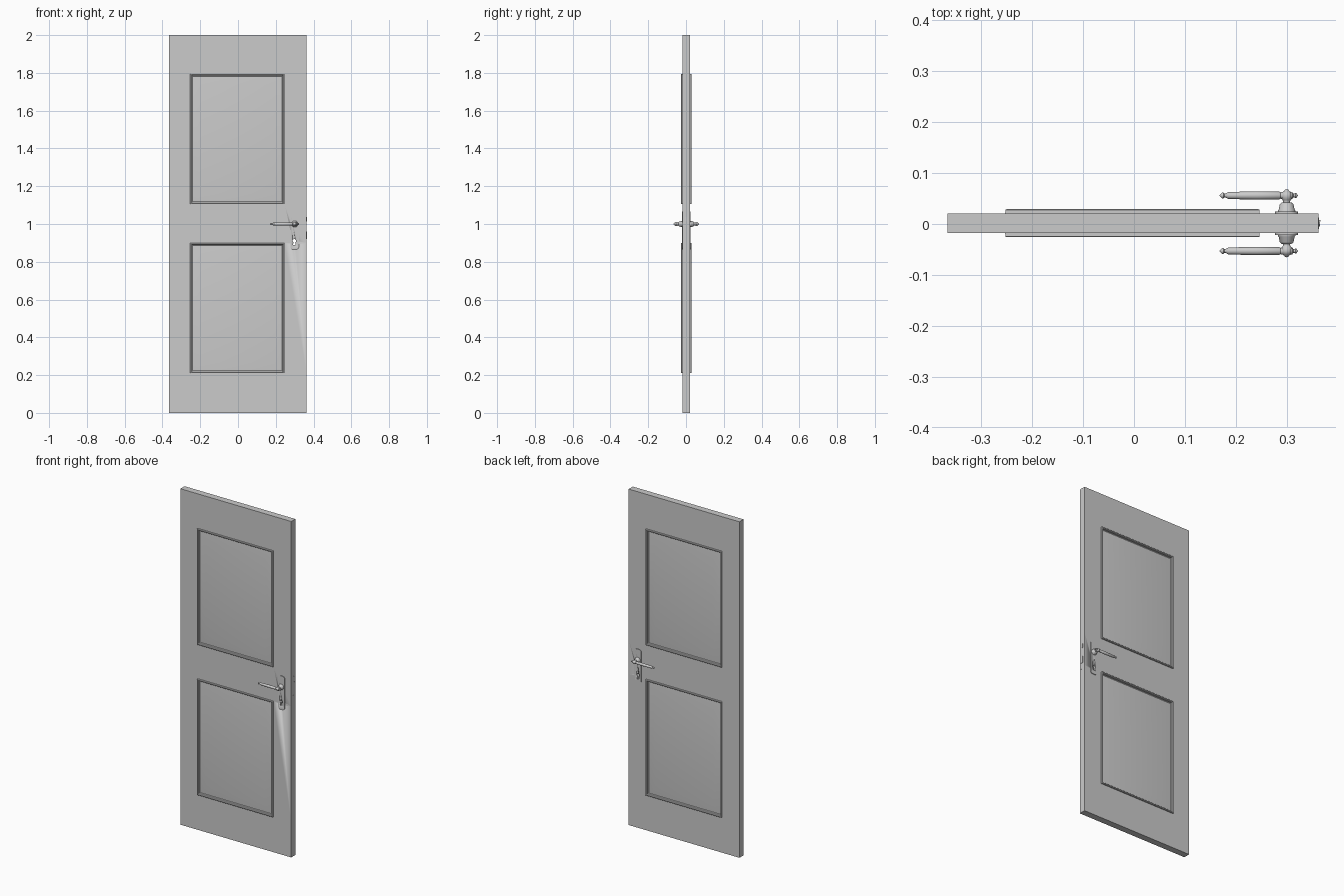
import bpy, bmesh, math
from mathutils import Matrix, Vector

cube = bpy.data.objects.get("Cube")
if cube:
    bpy.data.objects.remove(cube, do_unlink=True)

MID_Y = 0.0015      # middle plane of the door
HALF = 0.0195       # half the slab thickness
HANDLE_X = 0.30

grey = bpy.data.materials.new("plain_grey")
grey.use_nodes = True
grey.diffuse_color = (0.6, 0.6, 0.6, 1)
grey.node_tree.nodes["Principled BSDF"].inputs["Base Color"].default_value = (0.6, 0.6, 0.6, 1)


def make(name, bm, angle=30):
    bmesh.ops.recalc_face_normals(bm, faces=bm.faces)
    mesh = bpy.data.meshes.new(name)
    bm.to_mesh(mesh)
    bm.free()
    mesh.materials.append(grey)
    ob = bpy.data.objects.new(name, mesh)
    bpy.context.collection.objects.link(ob)
    bpy.context.view_layer.objects.active = ob
    ob.select_set(True)
    bpy.ops.object.shade_smooth_by_angle(angle=math.radians(angle))
    ob.select_set(False)
    return ob


def mirror_y(ob, merge):
    mod = ob.modifiers.new("both_sides", 'MIRROR')
    mod.use_axis = (False, True, False)
    mod.use_mirror_merge = merge
    mod.merge_threshold = 0.0001
    ob.location.y = MID_Y


def prism(name, outline, y0, y1):
    """Extrude an x, z outline from y0 to y1."""
    bm = bmesh.new()
    face = bm.faces.new([bm.verts.new((x, y0, z)) for x, z in outline])
    new = bmesh.ops.extrude_face_region(bm, geom=[face])["geom"]
    bmesh.ops.translate(bm, vec=(0, y1 - y0, 0),
                        verts=[v for v in new if isinstance(v, bmesh.types.BMVert)])
    return make(name, bm)


def lathe(name, profile, axis, origin, steps=24):
    """Turn (distance, radius) pairs around an axis through origin."""
    axis = Vector(axis)
    side = Vector((0, 0, 1))
    origin = Vector(origin)
    bm = bmesh.new()
    verts = [bm.verts.new(origin + axis * d + side * r) for d, r in profile]
    edges = [bm.edges.new(pair) for pair in zip(verts, verts[1:])]
    bmesh.ops.spin(bm, geom=verts + edges, cent=origin, axis=axis,
                   angle=math.tau, steps=steps)
    bmesh.ops.remove_doubles(bm, verts=bm.verts, dist=0.00005)
    return make(name, bm, 40)


def arc(cx, cz, r, start, end, n=8):
    return [(cx + r * math.cos(math.radians(start + (end - start) * i / n)),
             cz + r * math.sin(math.radians(start + (end - start) * i / n)))
            for i in range(n + 1)]


# Door slab: a grid whose two centre cells become moulded raised panels
xs = (-0.3665, -0.253, 0.247, 0.363)
zs = (0, 0.21, 0.90, 1.105, 1.795, 2)
bm = bmesh.new()
grid = [[bm.verts.new((x, -HALF, z)) for x in xs] for z in zs]
panels = []
for row in range(5):
    for col in range(3):
        face = bm.faces.new((grid[row][col], grid[row][col + 1],
                             grid[row + 1][col + 1], grid[row + 1][col]))
        if col == 1 and row in (1, 3):
            panels.append(face)
rim = [e for e in bm.edges if e.is_boundary]
bm.normal_update()
# moulding bead, quirk, sloping border, flat field
for thick, depth in ((0.0001, 0.0065), (0.002, 0.0015), (0.004, 0), (0.003, -0.003),
                     (0.001, -0.008), (0.003, -0.002), (0.045, 0.006)):
    bmesh.ops.inset_individual(bm, faces=panels, thickness=thick, depth=depth,
                               use_even_offset=True)
new = bmesh.ops.extrude_edge_only(bm, edges=rim)["geom"]
for v in new:
    if isinstance(v, bmesh.types.BMVert):
        v.co.y = 0
door = make("door_slab", bm, 25)
mirror_y(door, True)

# Handle plates on both faces, with rounded ends
w, r = 0.0225, 0.016
outline = (arc(HANDLE_X + w - r, 1.065 - r, r, 0, 90) + arc(HANDLE_X - w + r, 1.065 - r, r, 90, 180)
           + arc(HANDLE_X - w + r, 0.865 + r, r, 180, 270)
           + arc(HANDLE_X + w - r, 0.865 + r, r, 270, 360))
plate = prism("handle_plates", outline, -HALF - 0.004, -HALF + 0.001)
mirror_y(plate, False)

# Keyhole cut right through the slab and plates
keyhole = arc(HANDLE_X - 0.002, 0.911, 0.0095, -60, 240, 16)
keyhole += [(HANDLE_X - 0.009, 0.888), (HANDLE_X + 0.005, 0.888)]
cutter = prism("keyhole_cutter", keyhole, -0.1, 0.1)
cutter.hide_render = True
cutter.hide_set(True)
for ob in (door, plate):
    cut = ob.modifiers.new("keyhole", 'BOOLEAN')
    cut.operation = 'DIFFERENCE'
    cut.solver = 'EXACT'
    cut.object = cutter

# Turned neck and rounded knuckle, pointing out from the door
neck = lathe("handle_necks",
             [(0.022, 0), (0.022, 0.017), (0.025, 0.017), (0.027, 0.0155), (0.037, 0.0135),
              (0.040, 0.011), (0.041, 0.007), (0.044, 0.007), (0.046, 0.0085), (0.050, 0.0105),
              (0.055, 0.0112), (0.059, 0.0098), (0.062, 0.007), (0.064, 0.0045),
              (0.066, 0.003), (0.067, 0)],
             (0, -1, 0), (HANDLE_X, 0, 1.0))
mirror_y(neck, False)

# Turned lever with a finial at each end
lever = lathe("handle_levers",
              [(-0.023, 0), (-0.021, 0.002), (-0.019, 0.0045), (-0.017, 0.005), (-0.015, 0.0035),
               (-0.013, 0.0035), (-0.011, 0.007), (0.010, 0.007), (0.012, 0.006), (0.014, 0.0075),
               (0.060, 0.0082), (0.115, 0.0068), (0.118, 0.005), (0.120, 0.0035),
               (0.122, 0.0035), (0.124, 0.0055), (0.127, 0.0055), (0.130, 0.003), (0.132, 0)],
              (-1, 0, 0), (HANDLE_X, -0.0545, 1.0))
mirror_y(lever, False)


# Lock on the closing edge: face plate, sprung latch and dead bolt
def edge_block(name, x0, x1, z0, z1, half_y):
    bm = bmesh.new()
    bmesh.ops.create_cube(bm, size=1, matrix=Matrix.Translation(
        ((x0 + x1) / 2, MID_Y, (z0 + z1) / 2)) @ Matrix.Diagonal((x1 - x0, half_y * 2, z1 - z0, 1)))
    return make(name, bm)


edge_block("lock_face_plate", 0.355, 0.3638, 0.885, 1.07, 0.011)
edge_block("dead_bolt", 0.355, 0.3658, 0.92, 0.96, 0.006)
latch = edge_block("sprung_latch", 0.355, 0.3665, 1.013, 1.037, 0.006)
for v in latch.data.vertices:
    if v.co.x > 0.36 and v.co.y < MID_Y:
        v.co.x = 0.364
